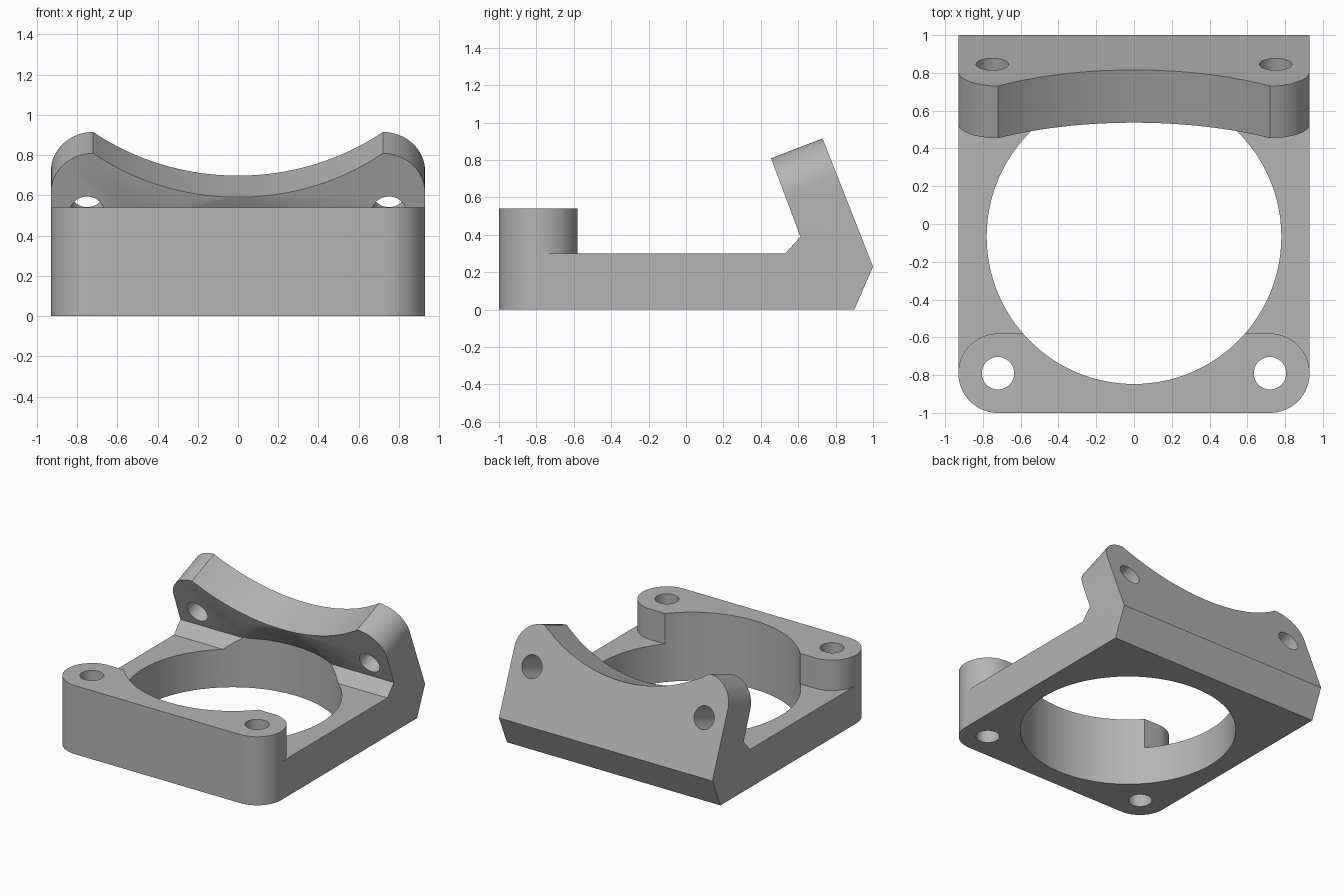
import bpy, bmesh
from math import sin, cos, pi, radians, asin
from mathutils import Matrix, Vector

if "Cube" in bpy.data.objects:
    bpy.data.objects.remove(bpy.data.objects["Cube"])

HALF, SCREW_X, EAR = 0.93, 0.72, 0.21
BORE_R, BORE_Y = 0.78, -0.067
TILT = radians(21)

grey = bpy.data.materials.new("light grey plastic")
grey.use_nodes = True
colour = (0.46, 0.46, 0.46, 1)
grey.diffuse_color = colour
grey.node_tree.nodes["Principled BSDF"].inputs["Base Color"].default_value = colour


def arc(cx, cy, r, start, end, steps):
    angles = [radians(start + (end - start) * i / steps) for i in range(steps + 1)]
    return [(cx + r * cos(a), cy + r * sin(a)) for a in angles]


def loft(name, rings, frame=Matrix()):
    """Closed solid through rings of matching 3D points."""
    bm = bmesh.new()
    loops = [[bm.verts.new(frame @ Vector(p)) for p in ring] for ring in rings]
    n = len(loops[0])
    for low, high in zip(loops, loops[1:]):
        for i in range(n):
            j = (i + 1) % n
            bm.faces.new((low[i], low[j], high[j], high[i]))
    bm.faces.new(loops[0])
    bm.faces.new(loops[-1])
    bmesh.ops.recalc_face_normals(bm, faces=bm.faces)
    mesh = bpy.data.meshes.new(name)
    bm.to_mesh(mesh)
    bm.free()
    mesh.materials.append(grey)
    obj = bpy.data.objects.new(name, mesh)
    bpy.context.collection.objects.link(obj)
    return obj


def prism(name, outline, low, high, frame=Matrix()):
    return loft(name, [[(x, y, z) for x, y in outline] for z in (low, high)], frame)


# Base and leaning plate share one side profile, swept across the width
up = Vector((-sin(TILT), cos(TILT)))
inward = Vector((-cos(TILT), -sin(TILT)))
plate_top = Vector((0.73, 0.915))
spare = plate_top + up * 0.05
profile = [(-0.79, 0), (0.9, 0), (1, 0.23), spare, spare + inward * 0.295,
           (0.612, 0.39), (0.53, 0.30), (-0.79, 0.30)]
across = Matrix(((0, 0, 1, 0), (1, 0, 0, 0), (0, 1, 0, 0), (0, 0, 0, 1)))
body = prism("mounting_bracket", profile, -HALF, HALF, across)

# Raised front bar with rounded ends
bar = prism("front_bar", arc(SCREW_X, -0.79, EAR, -90, 90, 32)
            + arc(-SCREW_X, -0.79, EAR, 90, 270, 32), 0, 0.54)

# Trimmer for the plate: rounded ears and a shallow saddle between them
plate_frame = Matrix(((1, 0, 0, 0), (0, up.x, inward.x, plate_top.x),
                      (0, up.y, inward.y, plate_top.y), (0, 0, 0, 1)))
depth = 0.233
saddle_r = (SCREW_X ** 2 + depth ** 2) / (2 * depth)
sweep = asin(SCREW_X / saddle_r) * 180 / pi
trim = ([(-1.2, 0.3), (-1.2, -EAR)] + arc(-SCREW_X, -EAR, EAR, 180, 90, 16)
        + arc(0, saddle_r - depth, saddle_r, -90 - sweep, -90 + sweep, 48)[1:-1]
        + arc(SCREW_X, -EAR, EAR, 90, 0, 16) + [(1.2, -EAR), (1.2, 0.3)])
cutters = [prism("plate_trimmer", trim, -0.2, 0.5, plate_frame)]

# Main bore, its rear wall easing forward to meet the leaning plate
circle = arc(0, BORE_Y, BORE_R, 0, 360, 128)[:-1]


def bore_ring(z, squeeze):
    return [(x, BORE_Y + (y - BORE_Y) * (squeeze if y > BORE_Y else 1), z)
            for x, y in circle]


cutters.append(loft("bore_cutter", [bore_ring(-0.1, 1), bore_ring(0.39, 1),
                                    bore_ring(0.79, 0.54)]))

# Screw holes through the bar and the plate
for side in (-1, 1):
    cutters.append(prism("bar_hole_cutter",
                         arc(side * SCREW_X, -0.79, 0.086, 0, 360, 40)[:-1], -0.1, 0.7))
    cutters.append(prism("plate_hole_cutter",
                         arc(side * 0.75, -0.315, 0.086, 0, 360, 40)[:-1],
                         -0.1, 0.4, plate_frame))

# Combine everything into one solid
for tool, action in [(bar, 'UNION')] + [(c, 'DIFFERENCE') for c in cutters]:
    mod = body.modifiers.new(tool.name, 'BOOLEAN')
    mod.operation, mod.solver, mod.object = action, 'EXACT', tool
    tool.hide_render = True
bpy.context.view_layer.update()
solid = bpy.data.meshes.new_from_object(
    body.evaluated_get(bpy.context.evaluated_depsgraph_get()))
body.modifiers.clear()
body.data = solid
solid.materials.clear()
solid.materials.append(grey)
for face in solid.polygons:
    face.material_index = 0
for tool in [bar] + cutters:
    bpy.data.objects.remove(tool)

bpy.ops.object.select_all(action='DESELECT')
body.select_set(True)
bpy.context.view_layer.objects.active = body
bpy.ops.object.shade_smooth_by_angle(angle=radians(30))
